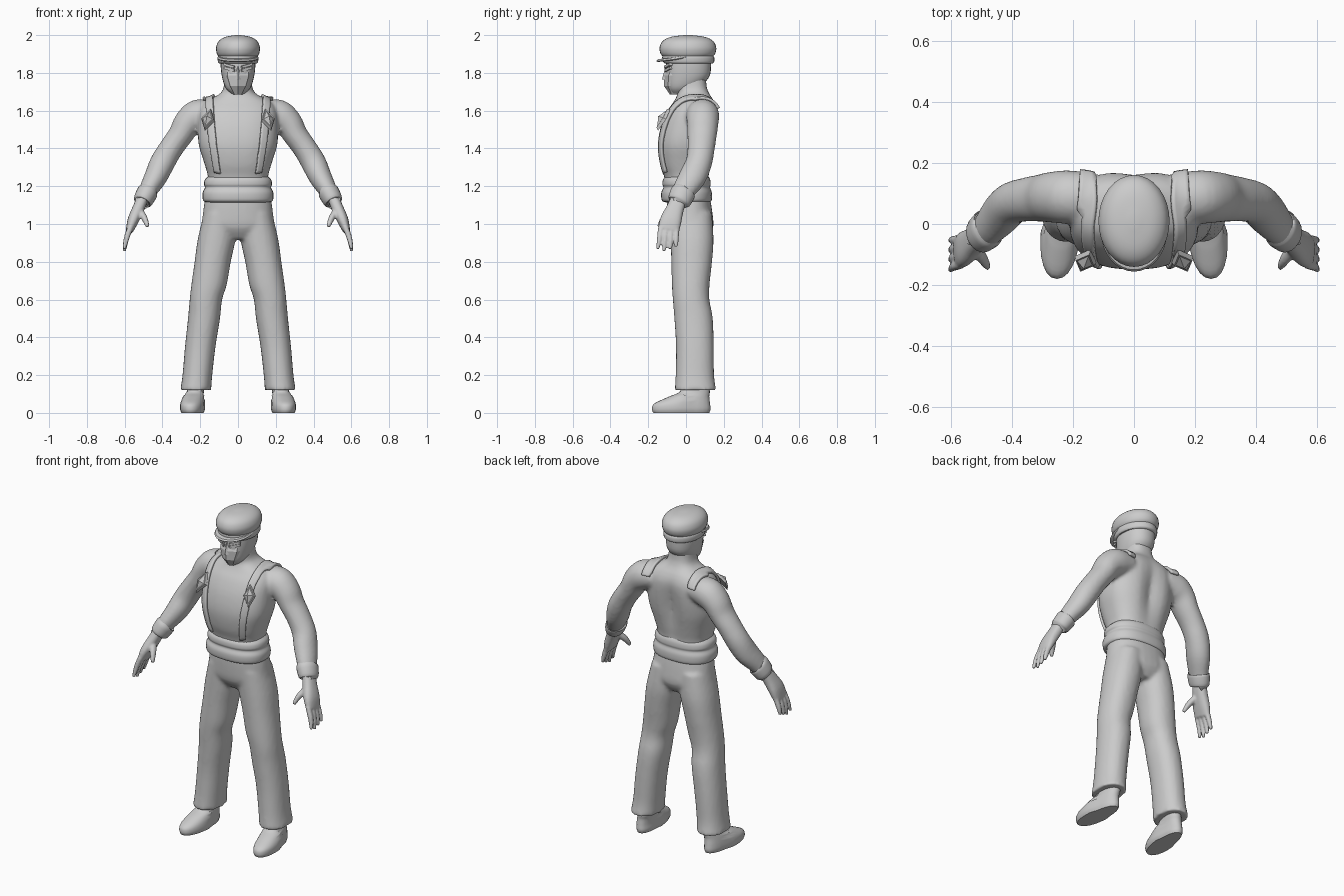
import bpy, bmesh, math
from mathutils import Vector, Matrix

if "Cube" in bpy.data.objects:
    bpy.data.objects.remove(bpy.data.objects["Cube"])

grey = bpy.data.materials.new("light grey")
grey.use_nodes = True
tone = (.6, .6, .6, 1)
grey.diffuse_color = tone
grey.node_tree.nodes["Principled BSDF"].inputs["Base Color"].default_value = tone


def smooth_path(rings, steps):
    """Catmull-Rom interpolation between rings."""
    rows = [Vector(r) for r in rings]
    result = []
    for i in range(len(rows) - 1):
        a, b = rows[max(i - 1, 0)], rows[i]
        c, d = rows[i + 1], rows[min(i + 2, len(rows) - 1)]
        for k in range(steps):
            t = k / steps
            result.append(b + (c - a) * (t / 2)
                          + (a * 2 - b * 5 + c * 4 - d) * (t * t / 2)
                          + (b * 3 - a - c * 3 + d) * (t ** 3 / 2))
    return result + [rows[-1]]


def loft(bm, rings, sides=24, power=2, along=False, side=1, steps=4):
    """Skin rings of (x, y, z, x radius, y radius); along turns them to the path."""
    path = smooth_path(rings, steps)
    loops, made = [], []
    for i, ring in enumerate(path):
        centre = Vector(ring[:3])
        u, v = Vector((1, 0, 0)), Vector((0, 1, 0))
        if along:
            ahead, behind = path[min(i + 1, len(path) - 1)], path[max(i - 1, 0)]
            t = (Vector(ahead[:3]) - Vector(behind[:3])).normalized()
            v = (v - t * v.dot(t)).normalized()
            u = v.cross(t)
        loop = []
        for k in range(sides):
            a = math.tau * k / sides
            c, s = math.cos(a), math.sin(a)
            p = centre + u * ring[3] * math.copysign(abs(c) ** (2 / power), c)
            p += v * ring[4] * math.copysign(abs(s) ** (2 / power), s)
            p.x *= side
            loop.append(bm.verts.new(p))
        loops.append(loop)
        made += loop
    for low, high in zip(loops, loops[1:]):
        for k in range(sides):
            n = (k + 1) % sides
            bm.faces.new((low[k], low[n], high[n], high[k]))
    bm.faces.new(loops[0])
    bm.faces.new(loops[-1])
    return made


def finish(name, bm, voxel=0, smooth=True, angle=40):
    bmesh.ops.recalc_face_normals(bm, faces=bm.faces)
    mesh = bpy.data.meshes.new(name)
    bm.to_mesh(mesh)
    bm.free()
    mesh.materials.append(grey)
    obj = bpy.data.objects.new(name, mesh)
    bpy.context.collection.objects.link(obj)
    if voxel:
        blend = obj.modifiers.new("blend", "REMESH")
        blend.mode, blend.voxel_size, blend.use_smooth_shade = "VOXEL", voxel, True
        relax = obj.modifiers.new("relax", "SMOOTH")
        relax.factor, relax.iterations = .5, 4
    elif smooth:
        bpy.ops.object.select_all(action="DESELECT")
        obj.select_set(True)
        bpy.context.view_layer.objects.active = obj
        bpy.ops.object.shade_smooth_by_angle(angle=math.radians(angle))
    return obj


# Torso, neck and arms in one skin
bm = bmesh.new()
torso = loft(bm, [
    (0, .01, 1.14, .165, .115), (0, .005, 1.24, .158, .118),
    (0, 0, 1.32, .178, .138), (0, .005, 1.42, .208, .154),
    (0, .02, 1.52, .212, .152), (0, .037, 1.6, .205, .135),
    (0, .045, 1.65, .17, .108), (0, .04, 1.69, .095, .085),
    (0, .03, 1.73, .075, .08), (0, .03, 1.8, .07, .075)], 40, 2.5)
for v in torso:  # spine groove between the shoulder blades
    if v.co.y > .05:
        band = math.exp(-((v.co.z - 1.45) / .15) ** 2)
        v.co.y -= .03 * band * math.exp(-(v.co.x / .05) ** 2)
arm = [(.13, .085, 1.585, .07, .08), (.21, .088, 1.575, .085, .088),
       (.265, .088, 1.535, .076, .084), (.305, .085, 1.47, .066, .078),
       (.355, .08, 1.4, .064, .072), (.4, .068, 1.325, .066, .07),
       (.435, .035, 1.25, .061, .073), (.475, -.01, 1.18, .049, .062),
       (.507, -.038, 1.12, .036, .048)]
for s in (1, -1):
    loft(bm, arm, along=True, side=s)
body = finish("body", bm, .011)

# Trousers: pelvis blended with two flared legs
bm = bmesh.new()
loft(bm, [(0, .012, 1.15, .172, .113), (0, .02, 1.06, .185, .12),
          (0, .027, .98, .185, .117), (0, .03, .92, .1, .08)], 32, 2.3)
leg = [(.09, .025, 1.06, .09, .112), (.113, .032, .92, .1, .114),
       (.134, .03, .8, .096, .108), (.153, .025, .68, .094, .1),
       (.17, .027, .6, .086, .097), (.18, .04, .5, .085, .102),
       (.2, .047, .35, .081, .1), (.215, .047, .2, .079, .102),
       (.224, .05, .12, .082, .11)]
for s in (1, -1):
    loft(bm, leg, side=s, power=2.2)
finish("trousers", bm, .011)

# Waistband with two soft folds
bm = bmesh.new()
loft(bm, [(0, .006, 1.115, .165, .115), (0, .004, 1.125, .185, .132),
          (0, .003, 1.165, .187, .134), (0, .004, 1.193, .175, .124),
          (0, .003, 1.21, .18, .128), (0, .003, 1.235, .175, .125),
          (0, .005, 1.255, .155, .112)], 36, 2.4)
finish("waistband", bm, angle=60)

# Shoes
bm = bmesh.new()
for s in (1, -1):
    shoe = loft(bm, [(.238, -.025, 0, .058, .148), (.238, -.025, .02, .065, .155),
                     (.238, -.02, .05, .064, .147), (.234, .015, .085, .058, .108),
                     (.228, .048, .115, .052, .078), (.225, .05, .18, .05, .07)],
                side=s, power=2.2)
    for v in shoe:  # narrower heel, toes turned out
        v.co.x -= s * .08 * v.co.y
        if v.co.y > 0:
            v.co.x = s * .232 + (v.co.x - s * .232) * .85
finish("shoes", bm)

# Hands: palm, four fingers and thumb
bm = bmesh.new()
for s in (1, -1):
    loft(bm, [(.507, -.038, 1.13, .03, .042), (.528, -.058, 1.08, .032, .047),
              (.555, -.08, 1.02, .03, .057), (.574, -.092, .965, .02, .056)],
         along=True, side=s, power=2.4)
    for i in range(4):
        f = i / 3
        y = -.132 + f * .082
        drop = .012 * abs(i - 1)
        loft(bm, [(.568, y, .985, .016, .016), (.59, y - .008 + f * .006, .925, .015, .014),
                  (.602, y - .018 + f * .016, .855 + drop, .009, .009)],
             12, along=True, side=s)
    loft(bm, [(.525, -.07, 1.075, .02, .022), (.495, -.115, 1.03, .017, .019),
              (.478, -.143, .985, .01, .011)], 12, along=True, side=s)
finish("hands", bm, .006)

# Wrist cuffs
bm = bmesh.new()
for s in (1, -1):
    loft(bm, [(.477, -.012, 1.172, .045, .055), (.48, -.015, 1.167, .056, .067),
              (.505, -.037, 1.12, .05, .061), (.508, -.04, 1.114, .035, .045)],
         along=True, side=s)
finish("wrist_cuffs", bm)

# Head
bm = bmesh.new()
loft(bm, [(0, -.035, 1.69, .035, .04), (0, -.018, 1.72, .065, .078),
          (0, .008, 1.775, .084, .113), (0, .014, 1.84, .092, .119),
          (0, .014, 1.9, .09, .118)], 28, 2.2)
finish("head", bm)

# Faceted face mask with a raised nose
bm = bmesh.new()
loft(bm, [(0, -.055, 1.685, .025, .03), (0, -.045, 1.73, .058, .071),
          (0, -.03, 1.785, .08, .088), (0, -.028, 1.807, .079, .08)], 8, steps=1)
loft(bm, [(0, -.105, 1.765, .022, .022), (0, -.102, 1.8, .014, .016),
          (0, -.095, 1.835, .008, .012)], 4, steps=1)
finish("face_mask", bm, smooth=False)

# Brows slanting towards the nose, with narrow eyes below
bm = bmesh.new()
for s in (1, -1):
    turn = Matrix.Rotation(s * .45, 4, "Z") @ Matrix.Rotation(-s * .25, 4, "Y")
    for z, depth, height in ((1.838, .022, .013), (1.82, .012, .014)):
        place = Matrix.Translation((s * .045, -.094, z)) @ turn
        bmesh.ops.create_cube(bm, size=1, matrix=place @ Matrix.Diagonal((.062, depth, height, 1)))
finish("brows_and_eyes", bm, smooth=False)

# Cap: band, puffed crown and sloping brim
bm = bmesh.new()
loft(bm, [(0, .015, 1.85, .1, .126), (0, .014, 1.858, .106, .135),
          (0, .012, 1.88, .108, .138), (0, .01, 1.892, .104, .134)], 32)
finish("cap_band", bm)
bm = bmesh.new()
loft(bm, [(0, .01, 1.888, .104, .134), (0, .01, 1.905, .113, .146),
          (0, .01, 1.935, .116, .15), (0, .01, 1.968, .102, .134),
          (0, .01, 1.99, .068, .092), (0, .01, 2, .015, .02)], 32)
finish("cap_crown", bm, angle=60)
bm = bmesh.new()
brim = loft(bm, [(0, -.022, 1.86, .104, .128), (0, -.022, 1.866, .109, .134),
                 (0, -.022, 1.874, .104, .128)], 32)
for v in brim:
    v.co.z += .2 * (v.co.y + .14)
    v.co.z -= .8 * v.co.x ** 2
finish("cap_brim", bm)

# Vest straps hugging the body
bm = bmesh.new()
route = smooth_path([(.135, -.16, 1.25), (.145, -.17, 1.38), (.155, -.15, 1.5),
                     (.16, -.09, 1.62), (.16, .02, 1.69), (.155, .1, 1.69),
                     (.15, .19, 1.62)], 6)
for s in (1, -1):
    rows = [[bm.verts.new((s * (p.x + .013 * k), p.y, p.z)) for k in range(-2, 3)]
            for p in route]
    for a, b in zip(rows, rows[1:]):
        for k in range(4):
            quad = (a[k], a[k + 1], b[k + 1], b[k])
            bm.faces.new(quad if s > 0 else quad[::-1])
straps = finish("vest_straps", bm)
hug = straps.modifiers.new("hug", "SHRINKWRAP")
hug.target, hug.wrap_mode, hug.offset = body, "ABOVE_SURFACE", .008
thick = straps.modifiers.new("thickness", "SOLIDIFY")
thick.thickness, thick.offset = .014, 0

# Pointed diamond badges on the chest
bm = bmesh.new()
for s in (1, -1):
    place = (Matrix.Translation((s * .16, -.122, 1.555)) @ Matrix.Rotation(s * .2, 4, "Z")
             @ Matrix.Rotation(math.radians(58), 4, "X") @ Matrix.Rotation(s * .15, 4, "Z"))
    for base, tip, depth, lift in ((1, .85, .016, 0), (.7, 0, .022, .019)):
        bmesh.ops.create_cone(
            bm, cap_ends=True, segments=4, radius1=base, radius2=tip, depth=1,
            matrix=place @ Matrix.Translation((0, 0, lift)) @ Matrix.Diagonal((.037, .068, depth, 1)))
finish("diamond_badges", bm, smooth=False)
